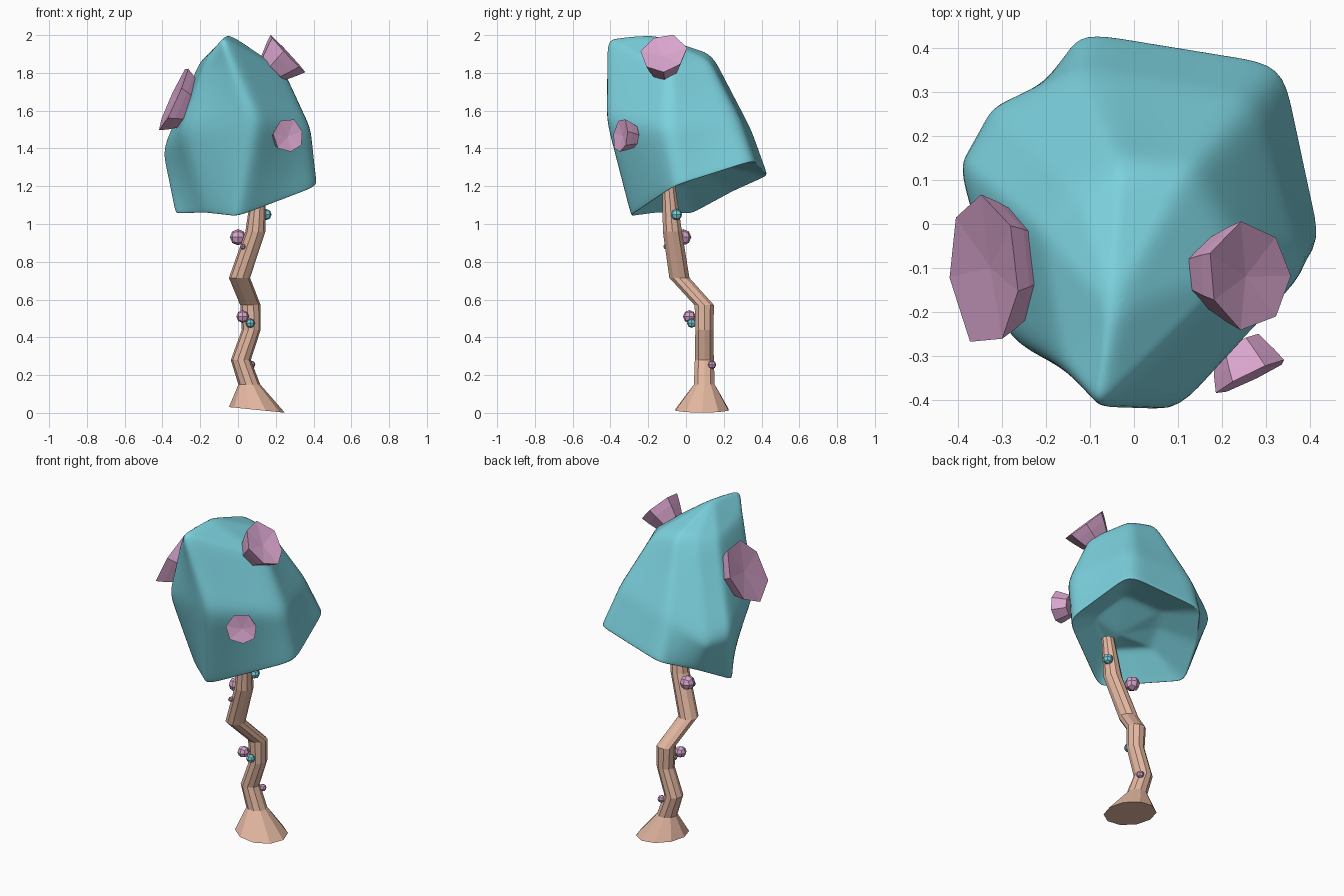
import bpy, bmesh, math, random
from mathutils import Vector, Matrix

if "Cube" in bpy.data.objects:
    bpy.data.objects.remove(bpy.data.objects["Cube"])

random.seed(4)


def material(name, rgb):
    m = bpy.data.materials.new(name)
    m.diffuse_color = (*rgb, 1)
    m.use_nodes = True
    m.node_tree.nodes["Principled BSDF"].inputs["Base Color"].default_value = m.diffuse_color
    return m


CYAN = material("cyan", (0.20, 0.64, 0.73))
PINK = material("pink", (0.70, 0.38, 0.62))
TAN = material("tan", (0.78, 0.48, 0.36))


def finish(name, bm, mat):
    bmesh.ops.recalc_face_normals(bm, faces=bm.faces)
    me = bpy.data.meshes.new(name)
    bm.to_mesh(me)
    bm.free()
    me.materials.append(mat)
    ob = bpy.data.objects.new(name, me)
    bpy.context.collection.objects.link(ob)
    return ob


def loft(rings, start=None, end=None):
    """Skin closed rings; each end is a fan to a point, or an n-gon."""
    bm = bmesh.new()
    vs = [[bm.verts.new(p) for p in r] for r in rings]
    n = len(vs[0])
    for a, b in zip(vs, vs[1:]):
        for i in range(n):
            j = (i + 1) % n
            bm.faces.new((a[i], a[j], b[j], b[i]))
    for ring, tip in ((vs[0], start), (vs[-1], end)):
        if tip is None:
            bm.faces.new(ring)
        else:
            t = bm.verts.new(tip)
            for i in range(n):
                bm.faces.new((ring[i], ring[(i + 1) % n], t))
    return bm


def subsurf(ob, kind, levels):
    m = ob.modifiers.new(kind, 'SUBSURF')
    m.subdivision_type = kind
    m.levels = m.render_levels = levels


# Crooked stem: centre x, y, z and radius of each ring
path = [(0.10, 0.085, 0.016, 0.148), (0.06, 0.097, 0.15, 0.058),
        (0.015, 0.097, 0.28, 0.053), (0.07, 0.097, 0.44, 0.050),
        (0.066, 0.097, 0.57, 0.054), (0.008, -0.035, 0.715, 0.056),
        (0.092, -0.072, 0.96, 0.053), (0.112, -0.092, 1.21, 0.036)]
rings = []
for k, (x, y, z, r) in enumerate(path):
    tilt = -0.10 if k == 0 else 0
    ring = []
    for i in range(10):
        a = math.tau * i / 10
        dx, dy = r * math.cos(a), r * math.sin(a)
        ring.append((x + dx, y + dy, z + tilt * dx))
    rings.append(ring)
finish("stem", loft(rings), TAN)

# Cap: rim, bulge and shoulder points of each corner column, then the apex
columns = [
    [(-0.34, 0.03, 1.05), (-0.405, 0.14, 1.39), (-0.21, -0.02, 1.85)],
    [(-0.18, -0.16, 1.055), (-0.30, -0.26, 1.50), (-0.17, -0.31, 1.88)],
    [(0.00, -0.305, 1.035), (0.10, -0.44, 1.55), (-0.08, -0.43, 1.985)],
    [(0.43, -0.06, 1.20), (0.40, -0.10, 1.50), (0.26, -0.09, 1.80)],
    [(0.34, 0.365, 1.335), (0.265, 0.285, 1.56), (0.13, 0.12, 1.87)],
    [(-0.12, 0.44, 1.255), (-0.11, 0.35, 1.50), (-0.03, 0.14, 1.90)],
    [(-0.25, 0.25, 1.17), (-0.33, 0.27, 1.36), (-0.13, 0.08, 1.88)]]
hub = Vector((0.08, -0.04, 1.23))
outer = [[Vector(c[k]) for c in columns] for k in range(3)]
# Underside: shallow hollow between rim and the hub that meets the stem
lip = [p.lerp(hub, 0.10) + Vector((0, 0, 0.015)) for p in outer[0]]
hollow = [p.lerp(hub, 0.5) + Vector((0, 0, 0.07)) for p in outer[0]]
cap = finish("cap", loft([hollow, lip] + outer, hub, (-0.05, -0.2, 2.01)), CYAN)
subsurf(cap, 'SIMPLE', 2)
subsurf(cap, 'CATMULL_CLARK', 2)
for p in cap.data.polygons:
    p.use_smooth = True


# Flared chunks stuck on the cap: face centre, outward normal, radii, depth
def chunk(name, centre, normal, rx, ry, depth):
    n = Vector(normal).normalized()
    up = (Vector((0, 0, 1)) - n * n.z).normalized()
    side = up.cross(n)
    c = Vector(centre)
    wob = [random.uniform(0.88, 1.08) for _ in range(7)]
    rings = []
    for d, s in ((depth, 0.66), (depth * 0.4, 0.88), (0, 1.0)):
        ring = []
        for i in range(7):
            a = math.tau * i / 7 + 0.3
            ring.append(c - n * d + s * wob[i] *
                        (side * rx * math.cos(a) + up * ry * math.sin(a)))
        rings.append(ring)
    return finish(name, loft(rings, end=c - n * depth * 0.15), PINK)


chunk("left_chunk", (-0.34, -0.10, 1.67), (-0.9, -0.1, 0.42), 0.185, 0.20, 0.10)
chunk("top_chunk", (0.265, -0.12, 1.90), (0.72, -0.05, 0.68), 0.125, 0.145, 0.11)
chunk("front_chunk", (0.27, -0.345, 1.465), (0.42, -0.88, 0.10), 0.09, 0.09, 0.08)


# Small faceted lumps on the stem
def lump(name, centre, r, mat):
    bm = bmesh.new()
    bmesh.ops.create_cube(bm, size=1)
    bmesh.ops.subdivide_edges(bm, edges=bm.edges[:], cuts=1, use_grid_fill=True)
    for v in bm.verts:
        v.co = v.co.normalized() * r
    bmesh.ops.transform(bm, verts=bm.verts, matrix=Matrix.Translation(centre))
    finish(name, bm, mat)


lumps = [((0.0, -0.015, 0.93), 0.043, PINK), ((0.025, -0.105, 0.88), 0.015, PINK),
         ((0.025, 0.018, 0.51), 0.034, PINK), ((0.065, 0.03, 0.475), 0.025, CYAN),
         ((0.148, -0.05, 1.05), 0.030, CYAN), ((0.07, 0.138, 0.255), 0.022, PINK)]
for i, (c, r, m) in enumerate(lumps):
    lump(f"stem_lump_{i + 1}", c, r, m)
